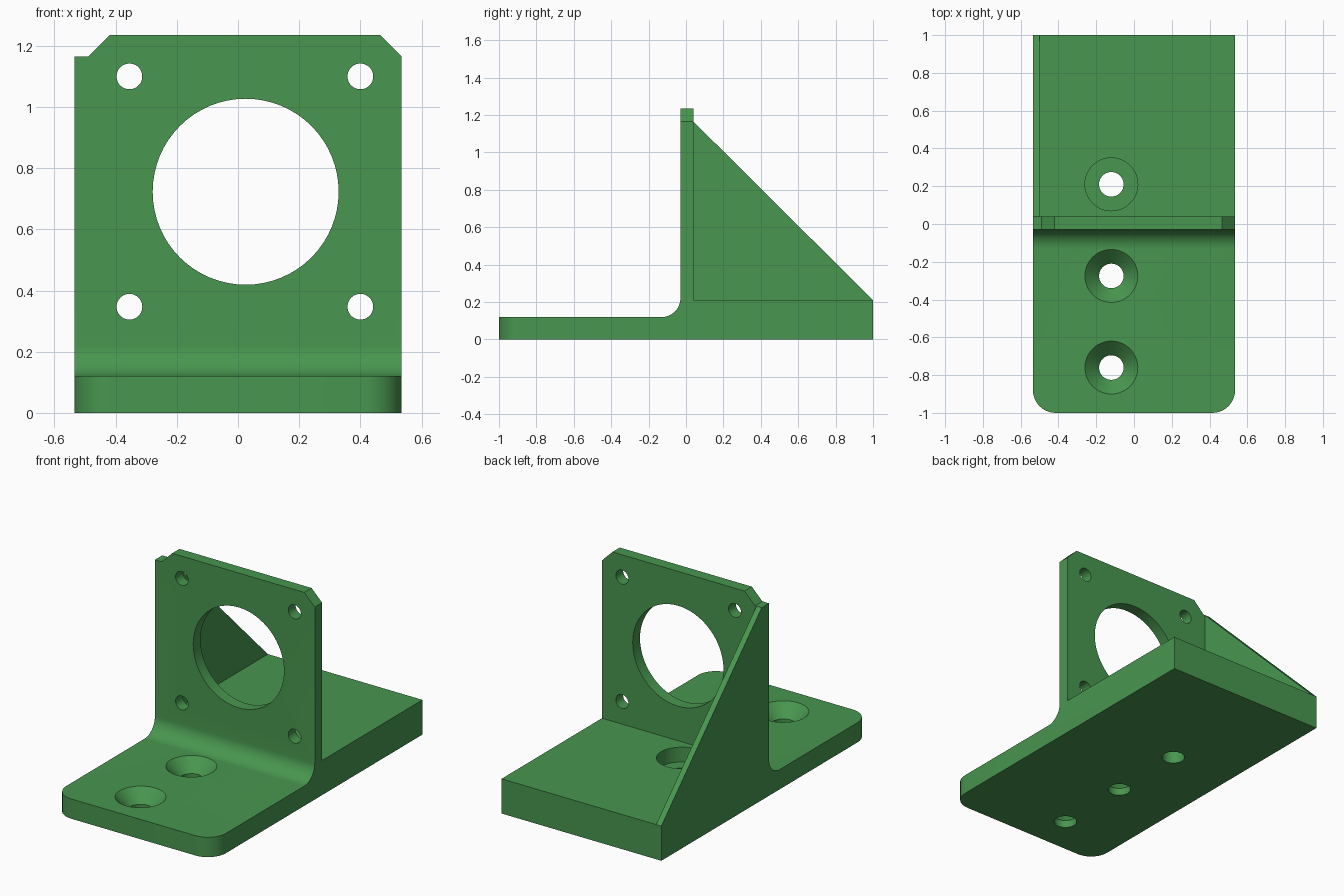
import bpy, bmesh, math
from mathutils import Matrix

if "Cube" in bpy.data.objects:
    bpy.data.objects.remove(bpy.data.objects["Cube"])

HALF = 0.535

green = bpy.data.materials.new("green")
green.diffuse_color = (0.065, 0.305, 0.078, 1)
green.use_nodes = True
green.node_tree.nodes["Principled BSDF"].inputs["Base Color"].default_value = green.diffuse_color


def finish(name, bm):
    bmesh.ops.recalc_face_normals(bm, faces=bm.faces)
    me = bpy.data.meshes.new(name)
    bm.to_mesh(me)
    bm.free()
    me.materials.append(green)
    ob = bpy.data.objects.new(name, me)
    bpy.context.collection.objects.link(ob)
    return ob


def prism(points, offset):
    """Extrude a closed 3D outline along an offset."""
    bm = bmesh.new()
    face = bm.faces.new([bm.verts.new(p) for p in points])
    ext = bmesh.ops.extrude_face_region(bm, geom=[face])["geom"]
    bmesh.ops.translate(bm, vec=offset, verts=[v for v in ext if isinstance(v, bmesh.types.BMVert)])
    return bm


def lathe(name, profile, centre, rot=None, n=64):
    """Closed round cutter from (radius, height) rings."""
    bm = bmesh.new()
    rings = [[bm.verts.new((r * math.cos(2 * math.pi * i / n), r * math.sin(2 * math.pi * i / n), z))
              for i in range(n)] for r, z in profile]
    for a, b in zip(rings, rings[1:]):
        for i in range(n):
            j = (i + 1) % n
            bm.faces.new((a[i], a[j], b[j], b[i]))
    bm.faces.new(rings[0])
    bm.faces.new(rings[-1])
    mat = Matrix.Translation(centre)
    if rot:
        mat = mat @ rot
    bm.transform(mat)
    return finish(name, bm)


def combine(body, tool, operation):
    mod = body.modifiers.new(tool.name, 'BOOLEAN')
    mod.object = tool
    mod.operation = operation
    mod.solver = 'EXACT'
    bpy.context.view_layer.objects.active = body
    bpy.ops.object.modifier_apply(modifier=mod.name)
    bpy.data.objects.remove(tool)


# base and upright plate: side profile with a rounded inner corner
fillet = [(-0.13 + 0.1 * math.sin(a), 0.22 - 0.1 * math.cos(a))
          for a in (math.pi / 2 * i / 12 for i in range(13))]
side = [(-1, 0), (-1, 0.12)] + fillet + [(-0.03, 1.235), (0.04, 1.235), (0.04, 0.21), (1, 0.21), (1, 0)]
bm = prism([(-HALF, y, z) for y, z in side], (2 * HALF, 0, 0))
corners = [e for e in bm.edges if all(v.co.y < -0.99 for v in e.verts)
           and abs(e.verts[0].co.z - e.verts[1].co.z) > 0.05]
bmesh.ops.bevel(bm, geom=corners, offset=0.12, segments=10, profile=0.5, affect='EDGES')
bracket = finish("bracket", bm)

# cut top corners of the upright
for name, pts in (("left_notch", [(-0.6, 1.165), (-0.49, 1.165), (-0.40, 1.255), (-0.6, 1.255)]),
                  ("right_chamfer", [(0.555, 1.145), (0.445, 1.255), (0.6, 1.255), (0.6, 1.145)])):
    combine(bracket, finish(name, prism([(x, -0.1, z) for x, z in pts], (0, 0.3, 0))), 'DIFFERENCE')

# triangular side rib
rib = [(0.04, 0.21), (0.04, 1.165), (1, 0.21)]
rib = [(0.0, 0.15), (0.0, 1.165)] + rib[1:] + [(1, 0.15)]
combine(bracket, finish("rib", prism([(-HALF, y, z) for y, z in rib], (0.035, 0, 0))), 'UNION')

# large opening and four mounting holes through the upright
turn = Matrix.Rotation(math.pi / 2, 4, 'X')
holes = [(0.025, 0.723, 0.304)] + [(x, z, 0.042) for x in (-0.355, 0.4) for z in (0.347, 1.1)]
for x, z, r in holes:
    combine(bracket, lathe("plate_hole", [(r, -0.1), (r, 0.1)], (x, 0, z), turn), 'DIFFERENCE')

# two countersunk holes in front, one counterbored hole behind
for y in (-0.76, -0.275):
    combine(bracket, lathe("countersink", [(0.065, -0.1), (0.065, 0.045), (0.14, 0.12), (0.14, 0.2)],
                           (-0.12, y, 0)), 'DIFFERENCE')
combine(bracket, lathe("counterbore", [(0.065, -0.1), (0.065, 0.12), (0.14, 0.12), (0.14, 0.3)],
                       (-0.12, 0.21, 0)), 'DIFFERENCE')

bpy.ops.object.select_all(action='DESELECT')
bracket.select_set(True)
bpy.context.view_layer.objects.active = bracket
bpy.ops.object.shade_smooth_by_angle(angle=math.radians(30))
